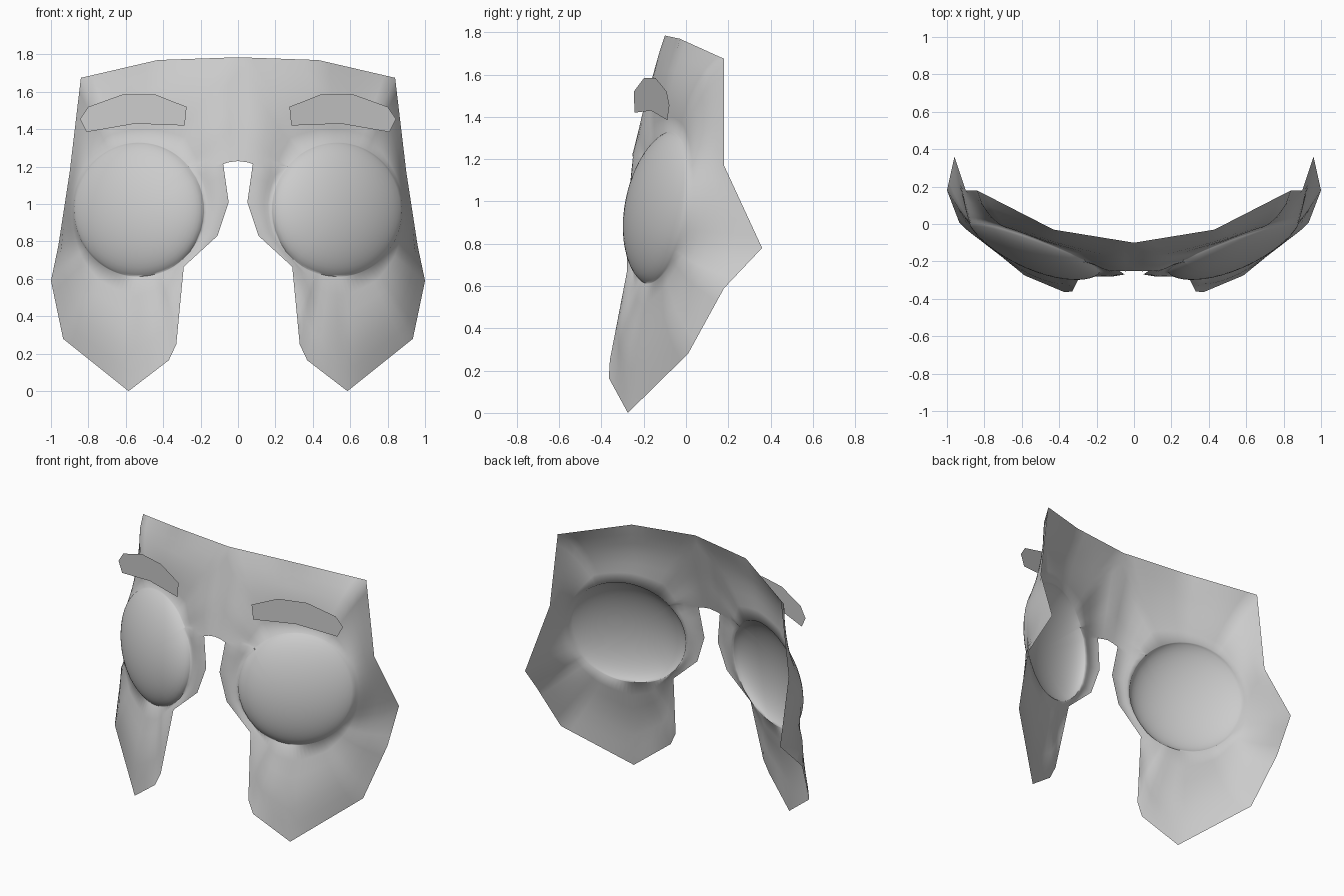
import bpy, bmesh, math
from mathutils import Vector

if "Cube" in bpy.data.objects:
    bpy.data.objects.remove(bpy.data.objects["Cube"])

CX, CZ, RX, RZ = 0.53, 0.97, 0.35, 0.36   # eye centre and radii

# Outline of the right half of the plate (x, y, z), starting at the top middle
OUTLINE = [Vector(p) for p in [
    (0, -0.10, 1.785), (0.43, -0.03, 1.77), (0.84, 0.18, 1.675), (0.90, 0.18, 1.17),
    (0.96, 0.36, 0.78), (1.0, 0.18, 0.59), (0.935, 0.01, 0.28), (0.585, -0.275, 0),
    (0.37, -0.365, 0.165), (0.33, -0.36, 0.25), (0.29, -0.28, 0.665), (0.11, -0.28, 0.83),
    (0.05, -0.27, 1.01), (0.08, -0.25, 1.22), (0, -0.25, 1.23)]]

# Front outline of the brow
BROW = [(0.285, 1.42), (0.275, 1.52), (0.44, 1.585), (0.62, 1.585),
        (0.80, 1.52), (0.845, 1.455), (0.81, 1.385), (0.55, 1.43)]


def rim_y(x, z):
    return -0.122 + 0.365 * (x - CX) + 0.14 * (z - CZ)


def finish(name, bm):
    bmesh.ops.remove_doubles(bm, verts=bm.verts, dist=1e-4)
    for f in bm.faces:
        f.normal_update()
        if f.normal.y > 0:
            f.normal_flip()
    me = bpy.data.meshes.new(name)
    bm.to_mesh(me)
    bm.free()
    ob = bpy.data.objects.new(name, me)
    bpy.context.collection.objects.link(ob)
    m = ob.modifiers.new("mirror", 'MIRROR')
    m.use_clip = True
    m.merge_threshold = 0.001
    bpy.ops.object.select_all(action='DESELECT')
    ob.select_set(True)
    bpy.context.view_layer.objects.active = ob
    bpy.ops.object.shade_smooth_by_angle(angle=math.radians(80))
    return ob


# Subdivided outline
border = []
for a, b in zip(OUTLINE, OUTLINE[1:] + OUTLINE[:1]):
    n = max(1, round((b - a).length / 0.07))
    border += [a.lerp(b, i / n) for i in range(n)]

# Rim point of the eye facing each outline point
rim = []
for p in border:
    a = math.atan2((p.z - CZ) / RZ, (p.x - CX) / RX)
    if p.x < 0.07 and p.z > 1.2:          # keep the rays clear of the nose notch
        a = min(a, math.radians(140))
    x, z = CX + RX * math.cos(a), CZ + RZ * math.sin(a)
    rim.append(Vector((x, rim_y(x, z), z)))

# Face plate: rings from the outline in to the rim, then over the domed eye
rings = []
for i in range(7):
    s = i / 6
    ring = []
    for p, r in zip(border, rim):
        q = p.lerp(r, s)
        q.y -= 0.14 * s * (1 - s) * min(1, (p - r).length / 0.4)
        ring.append(q)
    rings.append(ring)
for i in range(1, 13):
    t = math.cos(math.pi / 2 * i / 12)
    h = 0.125 * (1 - t * t) ** 0.65
    ring = []
    for r in rim:
        x, z = CX + (r.x - CX) * t, CZ + (r.z - CZ) * t
        ring.append(Vector((x, rim_y(x, z) - h, z)))
    rings.append(ring)

# Even out the depth along the rings between outline and rim
n = len(border)
for ring in rings[1:6]:
    for _ in range(10):
        ys = [p.y for p in ring]
        for i, p in enumerate(ring):
            if p.x > 0.3 and p.z > 0.1:
                p.y = 0.5 * ys[i] + 0.25 * (ys[i - 1] + ys[(i + 1) % n])

bm = bmesh.new()
grid = [[bm.verts.new(p) for p in ring] for ring in rings]
for ra, rb in zip(grid, grid[1:]):
    for i in range(n):
        j = (i + 1) % n
        bm.faces.new((ra[i], ra[j], rb[j], rb[i]))

# Soften the join around the eye in depth only
for _ in range(3):
    new = {}
    for ring in grid[4:8]:
        for v in ring:
            ys = [e.other_vert(v).co.y for e in v.link_edges]
            new[v] = 0.5 * v.co.y + 0.5 * sum(ys) / len(ys)
    for v, y in new.items():
        v.co.y = y
finish("face_plate", bm)

# Flat brows floating in front of the plate
bm = bmesh.new()
bm.faces.new([bm.verts.new((x, -0.245 + 0.295 * (x - 0.28), z)) for x, z in BROW])
finish("brows", bm)
